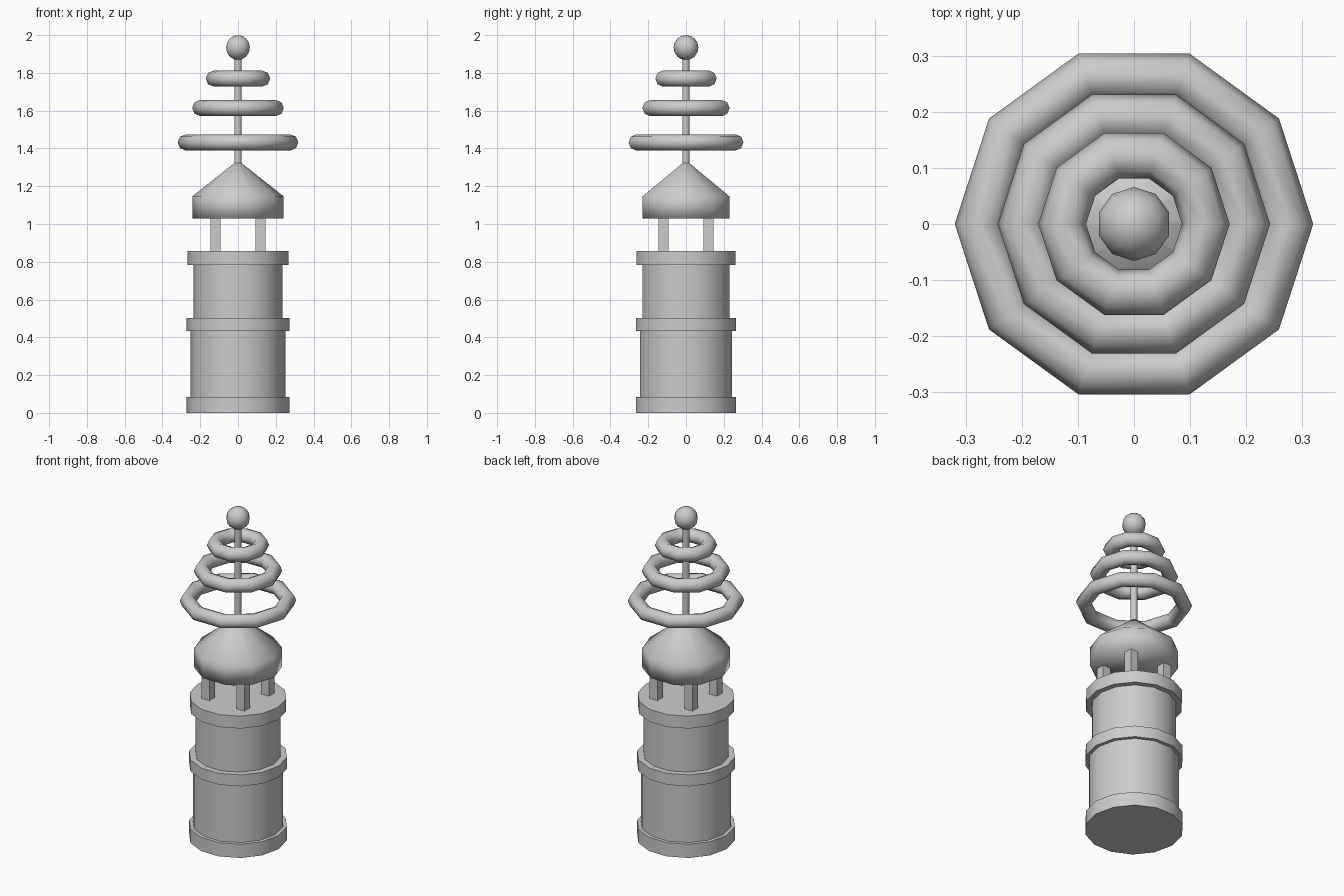
import bpy, bmesh
from math import cos, sin, pi, radians

if "Cube" in bpy.data.objects:
    bpy.data.objects.remove(bpy.data.objects["Cube"])


def finish(name, bm, angle=None):
    bmesh.ops.recalc_face_normals(bm, faces=bm.faces[:])
    me = bpy.data.meshes.new(name)
    bm.to_mesh(me)
    bm.free()
    ob = bpy.data.objects.new(name, me)
    bpy.context.collection.objects.link(ob)
    if angle:
        bpy.ops.object.select_all(action='DESELECT')
        ob.select_set(True)
        bpy.context.view_layer.objects.active = ob
        bpy.ops.object.shade_smooth_by_angle(angle=radians(angle))
    return ob


def lathe(name, profile, sides, angle=None, closed=False):
    """Turn (radius, z) points around z; cap the ends unless the profile is a loop."""
    bm = bmesh.new()
    rows = [[bm.verts.new((r * cos(2 * pi * i / sides), r * sin(2 * pi * i / sides), z))
             for i in range(sides)] for r, z in profile]
    pairs = list(zip(rows, rows[1:]))
    if closed:
        pairs.append((rows[-1], rows[0]))
    else:
        bm.faces.new(rows[0])
        bm.faces.new(rows[-1])
    for a, b in pairs:
        for i in range(sides):
            j = (i + 1) % sides
            bm.faces.new((a[i], a[j], b[j], b[i]))
    return finish(name, bm, angle)


# Drum walls and bands
for name, r, z0, z1 in (("base_band", 0.272, 0.0, 0.083),
                        ("lower_drum", 0.251, 0.083, 0.434),
                        ("middle_band", 0.272, 0.434, 0.503),
                        ("upper_drum", 0.236, 0.503, 0.782),
                        ("top_slab", 0.268, 0.782, 0.857)):
    lathe(name, [(r, z0), (r, z1)], 14, 30)

# Four square pillars
for sx in (-1, 1):
    for sy in (-1, 1):
        bm = bmesh.new()
        bmesh.ops.create_cube(bm, size=1)
        bmesh.ops.scale(bm, vec=(0.053, 0.053, 0.2), verts=bm.verts)
        bmesh.ops.translate(bm, vec=(sx * 0.118, sy * 0.118, 0.945), verts=bm.verts)
        finish("pillar", bm)

# Pointed roof
lathe("roof", [(0.241, 1.03), (0.241, 1.147), (0.012, 1.328)], 10, 180)

# Spire pole
lathe("spire_pole", [(0.019, 1.29), (0.019, 1.9)], 10, 40)

# Three shrinking rings
for name, R, z in (("large_ring", 0.277, 1.432), ("middle_ring", 0.2, 1.614),
                   ("small_ring", 0.128, 1.77)):
    loop = [(R + 0.0425 * cos(pi * k / 4), z + 0.0425 * sin(pi * k / 4)) for k in range(8)]
    lathe(name, loop, 10, 180, closed=True)

# Ball finial
bm = bmesh.new()
bmesh.ops.create_uvsphere(bm, u_segments=10, v_segments=8, radius=0.066)
bmesh.ops.translate(bm, vec=(0, 0, 1.934), verts=bm.verts)
finish("ball_finial", bm, 180)
